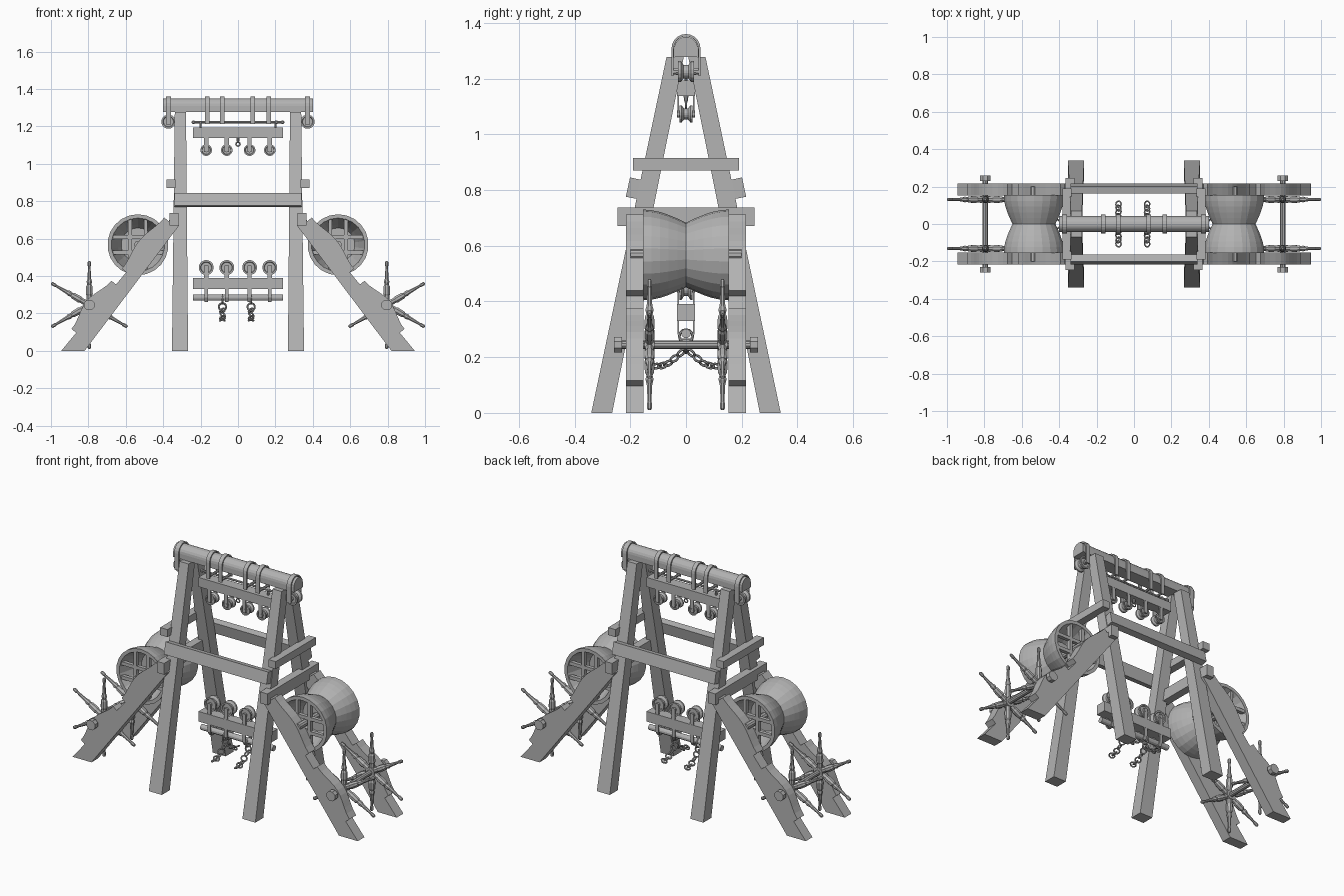
import bpy, bmesh
from math import sin, cos, pi, radians
from mathutils import Vector, Matrix

if "Cube" in bpy.data.objects:
    bpy.data.objects.remove(bpy.data.objects["Cube"])

# one mid-grey for the whole model
grey = bpy.data.materials.new("mid_grey")
grey.diffuse_color = (.45, .45, .45, 1)
grey.use_nodes = True
grey.node_tree.nodes["Principled BSDF"].inputs["Base Color"].default_value = grey.diffuse_color


def finish(name, bm, smooth=False):
    bmesh.ops.recalc_face_normals(bm, faces=bm.faces)
    me = bpy.data.meshes.new(name)
    bm.to_mesh(me)
    bm.free()
    me.materials.append(grey)
    ob = bpy.data.objects.new(name, me)
    bpy.context.collection.objects.link(ob)
    if smooth:
        bpy.ops.object.select_all(action='DESELECT')
        bpy.context.view_layer.objects.active = ob
        ob.select_set(True)
        bpy.ops.object.shade_smooth_by_angle(angle=radians(35))
    return ob


def loft(name, rings, smooth=False):
    """Skin a row of equal point rings and cap both ends."""
    bm = bmesh.new()
    vs = [[bm.verts.new(p) for p in r] for r in rings]
    n = len(rings[0])
    for a, b in zip(vs, vs[1:]):
        for i in range(n):
            j = (i + 1) % n
            bm.faces.new((a[i], a[j], b[j], b[i]))
    bm.faces.new(vs[0])
    bm.faces.new(vs[-1])
    return finish(name, bm, smooth)


def box(name, x0, x1, y0, y1, z0, z1):
    return loft(name, [[(x0, y0, z), (x1, y0, z), (x1, y1, z), (x0, y1, z)] for z in (z0, z1)])


def lathe(name, prof, origin, axis, seg=16, smooth=False):
    """Turn (distance along axis, radius) pairs around an axis."""
    rot = Vector((0, 0, 1)).rotation_difference(Vector(axis)).to_matrix()
    o = Vector(origin)
    return loft(name, [[o + rot @ Vector((r * cos(2 * pi * (i + .5) / seg), r * sin(2 * pi * (i + .5) / seg), d))
                        for i in range(seg)] for d, r in prof], smooth)


def plate(name, outline, y0, y1):
    return loft(name, [[(x, y, z) for x, z in outline] for y in (y0, y1)])


def strap(name, x, path, width, thick=.008):
    """Flat iron band following a (y, z) path."""
    bm = bmesh.new()
    rows = [[bm.verts.new((x + d, y, z)) for d in (-width / 2, width / 2)] for y, z in path]
    for a, b in zip(rows, rows[1:]):
        bm.faces.new((a[0], a[1], b[1], b[0]))
    ob = finish(name, bm)
    m = ob.modifiers.new("thickness", 'SOLIDIFY')
    m.thickness = thick
    m.offset = 0
    return ob


def pulley(name, x, z, r, w=.028):
    half = [(w * .3, r * .65), (w * .65, r), (w, r), (w, r * .78), (w * .75, r * .7), (w * .75, r * .3)]
    lathe(name, [(-d, q) for d, q in reversed(half)] + half, (x, 0, z), (0, 1, 0), 16)
    lathe(name + "_pin", [(-w - .008, .012), (w + .008, .012)], (x, 0, z), (0, 1, 0), 10)


def ring(name, loc, r, tube, rot):
    bm = bmesh.new()
    n, k = 12, 6
    v = [[bm.verts.new(((r + tube * cos(2 * pi * j / k)) * cos(2 * pi * i / n),
                        (r + tube * cos(2 * pi * j / k)) * sin(2 * pi * i / n),
                        tube * sin(2 * pi * j / k))) for j in range(k)] for i in range(n)]
    for i in range(n):
        for j in range(k):
            a, b = (i + 1) % n, (j + 1) % k
            bm.faces.new((v[i][j], v[a][j], v[a][b], v[i][b]))
    bm.transform(Matrix.Translation(loc) @ rot)
    finish(name, bm)


def arch(half, base, top, drop):
    arc = [(half * cos(pi * i / 10), base + (top - base) * sin(pi * i / 10)) for i in range(11)]
    return [(half, drop)] + arc + [(-half, drop)]


# round-topped ridge beam
beam = arch(.042, 1.308, 1.35, 1.277)
loft("ridge_beam", [[(x, y, z) for y, z in beam] for x in (-.4, .4)])

# A-frame legs and cross rails
for s in (-1, 1):
    for f in (-1, 1):
        low = [(s * a, f * b, 0) for a, b in ((.267, .265), (.353, .265), (.353, .34), (.267, .34))]
        high = [(s * a, f * b, 1.277) for a, b in ((.278, .008), (.338, .008), (.338, .07), (.278, .07))]
        loft("frame_leg", [low, high])
    rail = [(s * y, z) for y, z in ((.201, .845), (.162, .837), (.177, .768), (.216, .776))]
    loft("long_rail", [[(x, y, z) for y, z in rail] for x in (-.34, .34)])
    a, b = sorted((s * .335, s * .383))
    box("side_rail", a, b, -.19, .19, .87, .915)
    a, b = sorted((s * .318, s * .366))
    box("brace_rail", a, b, -.245, .245, .67, .738)

# sloping braces with bearing cheeks
E0, D, N = Vector((.945, 0)), Vector((-.638, .77)), Vector((.77, .638))


def cheek(t0, t1, thick, peak):
    pts = [(t0, 0)]
    for i in range(11):
        u = i / 10
        pts.append((t0 + (t1 - t0) * u, thick + (peak - thick) * sin(pi * u) ** 2))
    return [E0 + D * t + N * n for t, n in pts + [(t1, 0)]]


for s in (-1, 1):
    for f in (-1, 1):
        y0, y1 = f * .153, f * .216
        plate("sloping_brace", [(s * x, z) for x, z in ((.945, 0), (.82, 0), (.315, .67), (.345, .72), (.366, .70))], y0, y1)
        for nm, c in (("windlass_cheek", cheek(.125, .46, .032, .066)), ("drum_cheek", cheek(.545, .90, .03, .055))):
            plate(nm, [(s * p.x, p.y) for p in c], y0, y1)

# waisted rope drums with clasp-arm spokes in both ends
outer = [(-.155 + .31 * i / 10, .116 + .047 * sin(pi / 2 * abs(i / 5 - 1))) for i in range(11)]
prof = [(-.02, .09), (-.06, .108), (-.155, .143)] + outer + [(.155, .143), (.06, .108), (.02, .09)]
for s in (-1, 1):
    cx, cz = s * .535, .567
    lathe("rope_drum", prof, (cx, 0, cz), (0, 1, 0), 22)
    lathe("drum_axle", [(-.2, .02), (.2, .02)], (cx, 0, cz), (0, 1, 0), 10)
    for f in (-1, 1):
        a, b = sorted((f * .128, f * .15))
        for d in (-.042, .042):
            box("drum_spoke", cx - .138, cx + .138, a, b, cz + d - .01, cz + d + .01)
            box("drum_spoke", cx + d - .01, cx + d + .01, a, b, cz - .138, cz + .138)

# windlass axles with turned handspikes
spike = [(0, .016), (.05, .016), (.06, .02), (.10, .018), (.11, .012), (.125, .016), (.14, .011),
         (.205, .007), (.21, .01), (.228, .01), (.235, .005)]
for s in (-1, 1):
    o = Vector((s * .795, 0, .245))
    lathe("windlass_axle", [(-.25, .015), (.25, .015)], o, (0, 1, 0), 10)
    for f in (-1, 1):
        lathe("axle_cap", [(f * .23, .03), (f * .258, .03)], o, (0, 1, 0), 8)
        lathe("windlass_hub", [(f * .113, .03), (f * .149, .03)], o, (0, 1, 0), 8)
        for k in range(6):
            t = k * pi / 3 + pi / 2
            lathe("handspike", spike, o + Vector((0, f * .131, 0)), (cos(t), 0, sin(t)), 8)

# iron straps and end pulleys on the ridge beam
for x in (-.372, .372):
    strap("end_strap", x, arch(.048, 1.308, 1.356, 1.21), .028)
    pulley("end_pulley", x, 1.225, .038)
    lathe("end_pulley_bolt", [(-.052, .012), (.052, .012)], (x, 0, 1.225), (0, 1, 0), 8)
for x in (-.165, -.083, .08, .165):
    strap("hanger_strap", x, arch(.047, 1.308, 1.356, 1.213), .024)
    lathe("hanger_pin", [(-.05, .008), (.05, .008)], (x, 0, 1.222), (0, 1, 0), 8)
lathe("hanger_rod", [(-.24, .006), (.24, .006)], (0, 0, 1.222), (1, 0, 0), 8)
for x in (-.238, .205, .238):
    lathe("rod_knob", [(-.01, .004), (-.005, .01), (.005, .01), (.01, .004)], (x, 0, 1.222), (1, 0, 0), 8)
for x in (-.2, .2):
    lathe("rod_link", [(1.19, .006), (1.23, .006)], (x, 0, 0), (0, 0, 1), 8)

# upper and lower pulley blocks
box("upper_block", -.24, .24, -.032, .032, 1.137, 1.193)
box("lower_block", -.24, .24, -.032, .032, .33, .39)
for x in (-.17, -.06, .062, .17):
    for f in (-1, 1):
        strap("upper_pulley_strap", x, [(f * .028, 1.062), (f * .028, 1.15)], .022, .006)
        strap("lower_pulley_strap", x, [(f * .028, .37), (f * .028, .455)], .022, .006)
    pulley("upper_pulley", x, 1.073, .031, .024)
    pulley("lower_pulley", x, .445, .04, .024)
    strap("rod_strap", x, [(-.028, .34), (-.028, .285), (-.016, .264), (.016, .264), (.028, .285), (.028, .34)], .02, .006)
lathe("lower_rod", [(-.24, .017), (.24, .017)], (0, 0, .285), (1, 0, 0), 12)

# small hook under the upper block
lathe("hook_shank", [(1.115, .006), (1.14, .01)], (0, 0, 0), (0, 0, 1), 8)
ring("hook_eye", (0, 0, 1.105), .011, .004, Matrix.Rotation(pi / 2, 4, 'X'))

# chains splaying to front and back
for x in (-.083, .07):
    ring("chain_shackle", (x, 0, .275), .024, .005, Matrix.Rotation(pi / 2, 4, 'Y'))
    ring("chain_shackle", (x, 0, .235), .02, .005, Matrix.Rotation(pi / 2, 4, 'X'))
    for f in (-1, 1):
        for k, (y, z) in enumerate(((.018, .215), (.042, .195), (.064, .178), (.085, .17), (.106, .168))):
            tilt = Matrix.Rotation(-f * (.75 - .16 * k), 4, 'X')
            twist = Matrix.Rotation(.6 if k % 2 else -.5, 4, 'Y')
            ring("chain_link", (x, f * y, z), .016, .0045, tilt @ twist)
